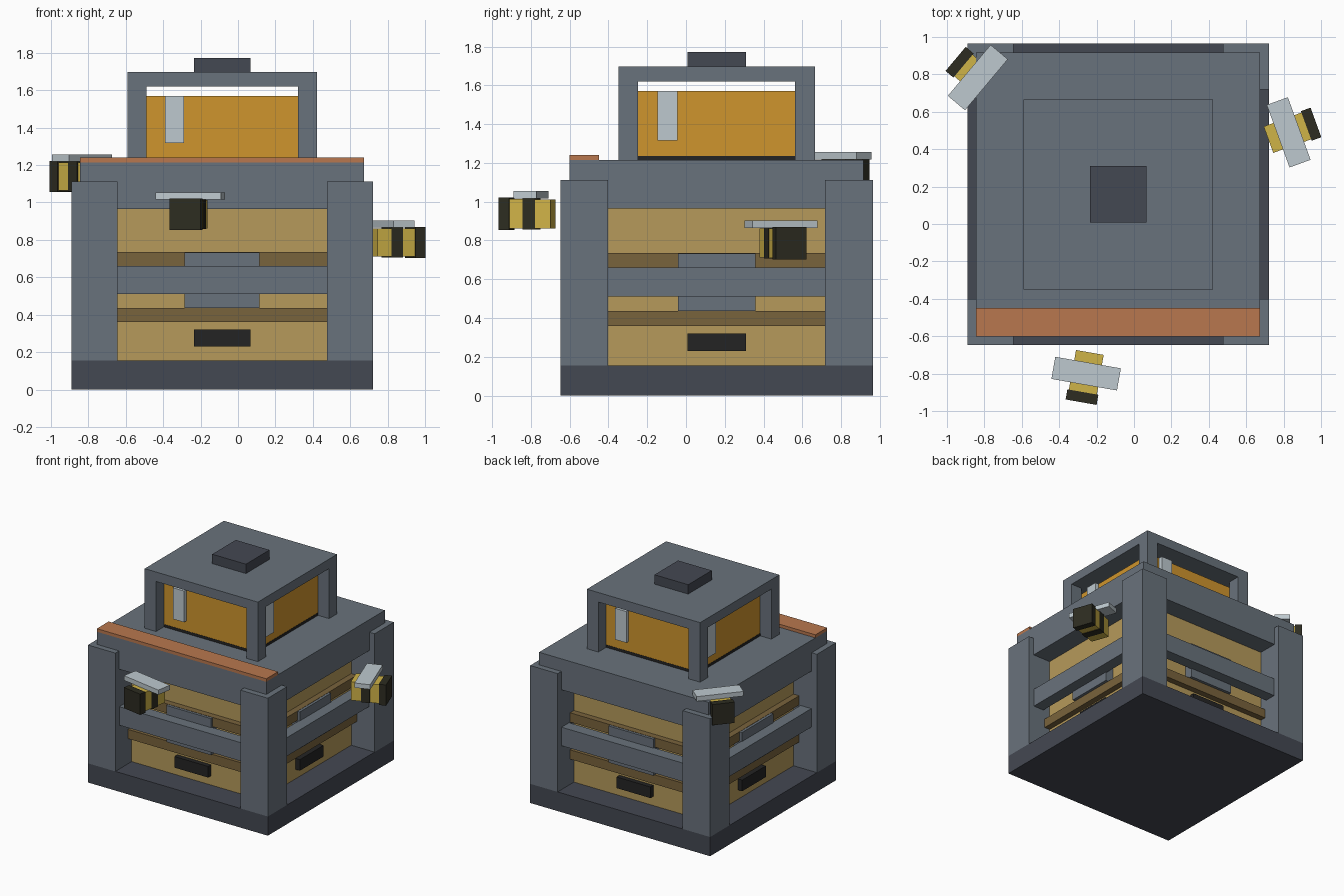
import bpy, bmesh, math
from mathutils import Matrix, Vector

if "Cube" in bpy.data.objects:
    bpy.data.objects.remove(bpy.data.objects["Cube"])

CX, CY = -0.085, 0.158          # axis of the hive tower


def mat(name, hexcol):
    lin = []
    for i in (0, 2, 4):
        c = int(hexcol[i:i + 2], 16) / 255
        lin.append(c / 12.92 if c <= 0.04045 else ((c + 0.055) / 1.055) ** 2.4)
    m = bpy.data.materials.new(name)
    m.diffuse_color = (*lin, 1)
    m.use_nodes = True
    m.node_tree.nodes["Principled BSDF"].inputs["Base Color"].default_value = m.diffuse_color
    return m


STEEL = mat("steel grey", "69727C")
DARK = mat("dark steel", "444852")
WOOD = mat("light wood", "B69A5B")
BROWN = mat("dark wood", "79633C")
BLACK = mat("black", "242424")
HONEY = mat("honey amber", "CF952D")
COPPER = mat("copper", "B8774E")
PALE = mat("pale glass", "BEC9CF")
YELLOW = mat("bee yellow", "CFB347")
STRIPE = mat("bee black", "2D2C21")


def box(name, m, x0, x1, y0, y1, z0, z1, place):
    """Box in local coordinates, moved by the matrix place."""
    bm = bmesh.new()
    bmesh.ops.create_cube(bm, size=1)
    size = Matrix.Diagonal((x1 - x0, y1 - y0, z1 - z0, 1))
    mid = Matrix.Translation(((x0 + x1) / 2, (y0 + y1) / 2, (z0 + z1) / 2))
    bm.transform(place @ mid @ size)
    me = bpy.data.meshes.new(name)
    bm.to_mesh(me)
    bm.free()
    me.materials.append(m)
    ob = bpy.data.objects.new(name, me)
    bpy.context.collection.objects.link(ob)
    return ob


TOWER = Matrix.Translation((CX, CY, 0))


def block(name, m, r, z0, z1):
    """Square block of half width r on the tower axis."""
    return box(name, m, -r, r, -r, r, z0, z1, TOWER)


# Main stack
block("base", DARK, 0.806, 0, 0.155)
block("hive_body", WOOD, 0.597, 0.155, 0.965)
block("lower_ledge", BROWN, 0.647, 0.36, 0.435)
block("upper_ledge", BROWN, 0.647, 0.66, 0.735)
block("top_slab", STEEL, 0.759, 0.965, 1.215)
block("tank_floor", BLACK, 0.408, 1.215, 1.236)
block("honey_tank", HONEY, 0.406, 1.236, 1.57)
block("roof", STEEL, 0.507, 1.62, 1.697)
block("roof_cap", DARK, 0.151, 1.697, 1.773)
box("copper_strip", COPPER, -0.759, 0.759, -0.759, -0.608, 1.215, 1.24, TOWER)

# Parts repeated on all four sides
for i, side in enumerate(("front", "right", "back", "left")):
    P = TOWER @ Matrix.Rotation(i * math.pi / 2, 4, 'Z')
    box(side + "_corner_pillar", STEEL, -0.806, -0.56, -0.806, -0.56, 0.155, 1.113, P)
    box(side + "_roof_post", STEEL, -0.507, -0.405, -0.507, -0.405, 1.215, 1.62, P)
    box(side + "_rail", STEEL, -0.57, 0.57, -0.756, -0.66, 0.51, 0.66, P)
    box(side + "_rail_bracket", STEEL, -0.2, 0.2, -0.668, -0.59, 0.437, 0.733, P)
    box(side + "_entrance_slot", BLACK, -0.151, 0.151, -0.635, -0.59, 0.23, 0.32, P)
    box(side + "_glass_glint", PALE, -0.304, -0.203, -0.437, -0.4, 1.317, 1.57, P)

# Bees: head points along local -y
for i, (x, y, z, a) in enumerate(((-0.256, -0.8, 0.937, -10),
                                  (0.827, 0.49, 0.786, 110),
                                  (-0.835, 0.783, 1.139, 230))):
    P = Matrix.Translation((x, y, z)) @ Matrix.Rotation(math.radians(a), 4, 'Z')
    n = "bee_%d_" % (i + 1)
    for part, m, y0, y1, r in (("head", STRIPE, -0.155, -0.1, 0.084),
                               ("front_body", YELLOW, -0.1, -0.03, 0.076),
                               ("middle_stripe", STRIPE, -0.03, 0.035, 0.08),
                               ("tail", YELLOW, 0.035, 0.115, 0.075)):
        box(n + part, m, -r, r, y0, y1, -r, r, P)
    box(n + "wings", PALE, -0.178, 0.178, -0.06, 0.06, 0.079, 0.117, P)
